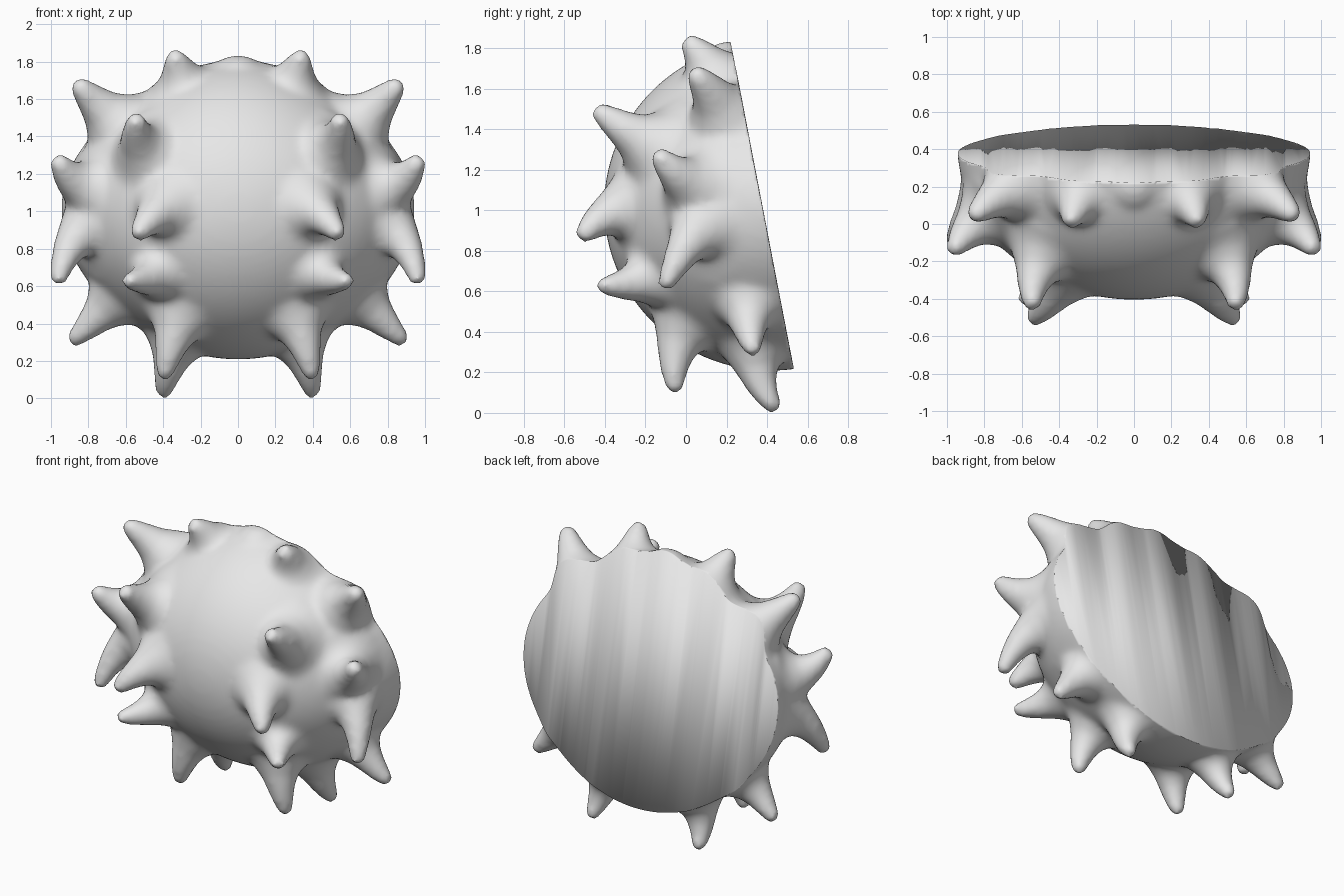
import bpy, bmesh, math
from mathutils import Vector

if "Cube" in bpy.data.objects:
    bpy.data.objects.remove(bpy.data.objects["Cube"], do_unlink=True)

CENTRE = Vector((0, 0.42, 1.02))
RADII = Vector((0.945, 0.825, 0.812))

# spike root (pulled onto the dome), spike tip, thickness, bend; left half only
SPIKES = [
    ((0.29, 0.12, 1.68), (0.34, -0.01, 1.84), 0.92, 0.5),
    ((0.69, 0.17, 1.50), (0.865, 0.03, 1.69), 1, 0.55),
    ((0.80, 0.03, 1.13), (0.965, -0.15, 1.29), 1, 0.45),
    ((0.84, 0.05, 0.89), (0.965, -0.11, 0.61), 1, 0.28),
    ((0.69, 0.31, 0.50), (0.895, 0.335, 0.295), 0.95, 0.35),
    ((0.35, 0.34, 0.25), (0.40, 0.45, 0.01), 0.9, 0.45),
    ((0.33, -0.03, 0.38), (0.40, -0.05, 0.10), 0.95, 0.4),
    ((0.41, -0.15, 0.69), (0.60, -0.43, 0.63), 0.92, 0.33),
    ((0.37, -0.25, 1.00), (0.55, -0.52, 0.86), 1, 0.38),
    ((0.46, -0.15, 1.31), (0.54, -0.45, 1.505), 1, 0.45),
]
# taper: position along the spike, radius
TAPER = [(0, 0.27), (0.08, 0.215), (0.17, 0.17), (0.35, 0.118), (0.55, 0.09),
         (0.75, 0.069), (0.9, 0.052), (0.97, 0.042), (1, 0.022)]


def dome_point(unit):
    """Ellipsoid that is pulled in on its diagonals, most of all above."""
    diagonal = (2 * unit.x * unit.z) ** 2
    shrink = 0.03 + 0.05 * max(unit.z, 0)
    return CENTRE + unit * RADII * (1 - shrink * diagonal)


def add_spike(bm, root, tip, thickness, bend_share, side, segments=20):
    """Curved, flared horn that leaves the dome along its normal."""
    flip = Vector((side, 1, 1))
    root, tip = Vector(root) * flip, Vector(tip) * flip
    unit = Vector([(root[i] - CENTRE[i]) / RADII[i] for i in range(3)]).normalized()
    root = dome_point(unit)
    normal = Vector([unit[i] / RADII[i] for i in range(3)]).normalized()
    start = root - normal * 0.06
    bend = root + normal * (tip - root).length * bend_share
    across = (bend - start).cross(tip - start).normalized()
    rings = []
    for t, radius in TAPER:
        pos = start * (1 - t) ** 2 + bend * 2 * t * (1 - t) + tip * t * t
        tangent = ((bend - start) * (1 - t) + (tip - bend) * t).normalized()
        up = tangent.cross(across)
        ring = []
        for k in range(segments):
            a = math.tau * k / segments
            offset = across * math.cos(a) + up * math.sin(a)
            ring.append(bm.verts.new(pos + offset * radius * thickness))
        rings.append(ring)
    for low, high in zip(rings, rings[1:]):
        for k in range(segments):
            n = (k + 1) % segments
            bm.faces.new((low[k], low[n], high[n], high[k]))
    bm.faces.new(rings[0][::-1])
    bm.faces.new(rings[-1])


# dome with a low crest on top and all spikes
bm = bmesh.new()
dome = bmesh.ops.create_uvsphere(bm, u_segments=96, v_segments=48, radius=1)
for v in dome["verts"]:
    v.co = dome_point(v.co.copy())
crest = bmesh.ops.create_uvsphere(bm, u_segments=32, v_segments=16, radius=0.175)
bmesh.ops.translate(bm, verts=crest["verts"], vec=(0, 0.22, 1.66))
for spike in SPIKES:
    for side in (1, -1):
        add_spike(bm, *spike, side)
bmesh.ops.recalc_face_normals(bm, faces=bm.faces)
mesh = bpy.data.meshes.new("spike_parts")
bm.to_mesh(mesh)
bm.free()
shell = bpy.data.objects.new("spiked_shell", mesh)
bpy.context.collection.objects.link(shell)

# melt the spikes into the dome
remesh = shell.modifiers.new("Blend", "REMESH")
remesh.mode = "VOXEL"
remesh.voxel_size = 0.02
smooth = shell.modifiers.new("Soften", "SMOOTH")
smooth.factor = 0.5
smooth.iterations = 12
graph = bpy.context.evaluated_depsgraph_get()
blended = bpy.data.meshes.new_from_object(shell.evaluated_get(graph))
shell.modifiers.clear()

# slice off the leaning flat back
bm = bmesh.new()
bm.from_mesh(blended)
bmesh.ops.bisect_plane(bm, geom=bm.verts[:] + bm.edges[:] + bm.faces[:], dist=0.003,
                       plane_co=(0, 0.376, 1.02), plane_no=(0, 1.61, 0.31), clear_outer=True)
rim_verts = [v for v in bm.verts if v.is_boundary]
bmesh.ops.remove_doubles(bm, verts=rim_verts, dist=0.014)
rim = [e for e in bm.edges if e.is_boundary]
back = bmesh.ops.edgeloop_fill(bm, edges=rim)["faces"]

# split the back into upright strips
for i in range(-9, 10):
    parts = set(back)
    for f in back:
        parts.update(f.edges)
        parts.update(f.verts)
    cut = bmesh.ops.bisect_plane(bm, geom=list(parts), dist=0.0001,
                                 plane_co=(i * 0.1, 0, 0), plane_no=(1, 0, 0))
    kept = {f for f in back if f.is_valid}
    kept.update(g for g in cut["geom"] if isinstance(g, bmesh.types.BMFace))
    back = list(kept)
bmesh.ops.recalc_face_normals(bm, faces=bm.faces)
for f in bm.faces:
    f.smooth = True
bm.to_mesh(blended)
bm.free()
shell.data = blended
bpy.data.meshes.remove(mesh)
blended.name = "spiked_shell"

# plain grey
grey = bpy.data.materials.new("light_grey")
grey.use_nodes = True
colour = (0.8, 0.8, 0.8, 1)
grey.diffuse_color = colour
grey.node_tree.nodes["Principled BSDF"].inputs["Base Color"].default_value = colour
blended.materials.clear()
blended.materials.append(grey)
